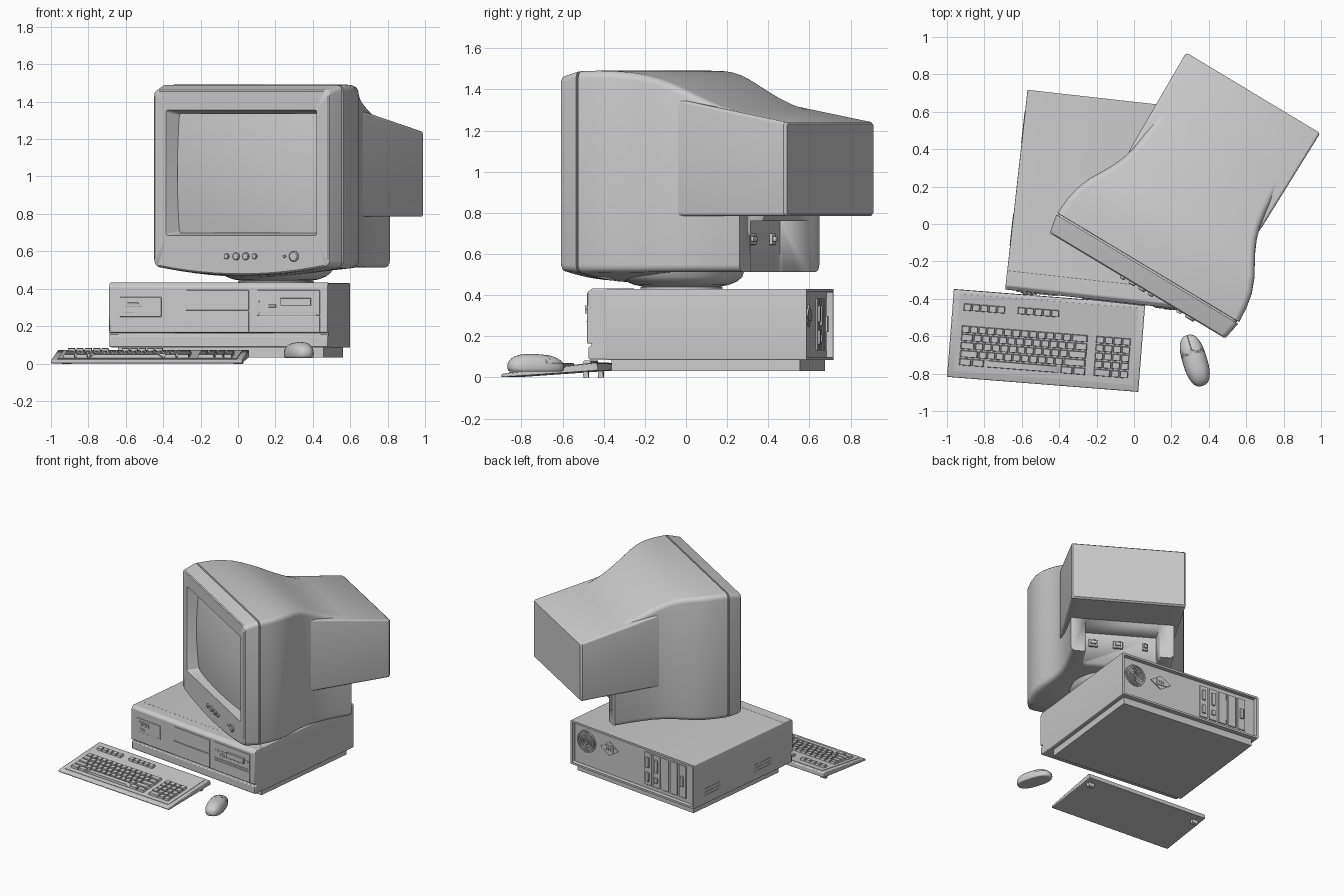
import bpy, bmesh, math
from mathutils import Matrix, Vector

if "Cube" in bpy.data.objects:
    bpy.data.objects.remove(bpy.data.objects["Cube"])

R = math.radians
# Each group: location and rotation of one piece of equipment
CASE = ((-0.045, 0.118, 0), (0, 0, R(-6.4)))
MON = ((0.018, -0.33, 0), (0, 0, R(-31)))
KEYB = ((-0.47, -0.622, 0.0175), (R(4), 0, R(-4.5)))
MOUSE = ((0.325, -0.73, 0.03), (0, 0, R(17)))
FRONT, BACK, UP = R(90), R(-90), 0


def finish(bm, name, group, bevel=0, angle=35):
    bmesh.ops.recalc_face_normals(bm, faces=bm.faces)
    me = bpy.data.meshes.new(name)
    bm.to_mesh(me)
    bm.free()
    ob = bpy.data.objects.new(name, me)
    bpy.context.collection.objects.link(ob)
    ob.location, ob.rotation_euler = group
    bpy.ops.object.select_all(action='DESELECT')
    ob.select_set(True)
    bpy.context.view_layer.objects.active = ob
    bpy.ops.object.shade_smooth_by_angle(angle=R(angle))
    if bevel:
        m = ob.modifiers.new("bevel", 'BEVEL')
        m.width, m.segments, m.limit_method = bevel, 2, 'ANGLE'
    return ob


def box(bm, x0, x1, y0, y1, z0, z1, taper=1.0):
    c = Vector(((x0 + x1) / 2, (y0 + y1) / 2, (z0 + z1) / 2))
    vs = bmesh.ops.create_cube(bm, size=1)['verts']
    for v in vs:
        t = taper if v.co.z > 0 else 1
        v.co = c + Vector((v.co.x * (x1 - x0) * t, v.co.y * (y1 - y0) * t, v.co.z * (z1 - z0)))


def boxes(name, group, dims, bevel=0):
    bm = bmesh.new()
    for d in dims:
        box(bm, *d)
    return finish(bm, name, group, bevel)


def loft(bm, rings):
    rows = [[bm.verts.new(p) for p in r] for r in rings]
    n = len(rows[0])
    for a, b in zip(rows, rows[1:]):
        for i in range(n):
            j = (i + 1) % n
            bm.faces.new((a[i], a[j], b[j], b[i]))
    bm.faces.new(rows[0])
    bm.faces.new(rows[-1])


def ring(y, w, zb, zt, r=0.006, dip=0.0):
    # rounded rectangle facing y, with an optional sagging lower edge
    pts = [(-w + r + 2 * (w - r) * i / 12, zb) for i in range(1, 12)]
    for cx, cz, a0 in ((w - r, zb + r, -90), (w - r, zt - r, 0), (-w + r, zt - r, 90), (-w + r, zb + r, 180)):
        pts += [(cx + r * math.cos(R(a0 + 22.5 * k)), cz + r * math.sin(R(a0 + 22.5 * k))) for k in range(5)]
    mid = (zb + zt) / 2
    return [(x, y, z - (dip * (1 - (x / w) ** 2) if z < mid else 0)) for x, z in pts]


def lathe(bm, profile, centre, tilt=UP, segs=24):
    m = Matrix.Translation(centre) @ Matrix.Rotation(tilt, 4, 'X')
    loft(bm, [[m @ Vector((r * math.cos(2 * math.pi * i / segs), r * math.sin(2 * math.pi * i / segs), h))
               for i in range(segs)] for r, h in profile])


def extrude_profile(name, group, pts, w, bevel):
    bm = bmesh.new()
    loft(bm, [[(x, y, z) for y, z in pts] for x in (-w, w)])
    return finish(bm, name, group, bevel)


# ---- Desktop case ----
bm = bmesh.new()
loft(bm, [ring(-0.44, 0.588, 0.085, 0.43), ring(0.537, 0.588, 0.085, 0.43),
          ring(0.537, 0.572, 0.1, 0.415), ring(0.505, 0.572, 0.1, 0.415)])
finish(bm, "case_cover", CASE)
boxes("case_base", CASE, [(-0.553, 0.553, -0.42, 0.5, 0.032, 0.1)])
extrude_profile("case_front_bezel", CASE, [(-0.435, 0.432), (-0.515, 0.432), (-0.537, 0.412), (-0.537, 0.165),
                (-0.515, 0.165), (-0.515, 0.15), (-0.53, 0.15), (-0.53, 0.088), (-0.435, 0.088)], 0.588, 0.006)
F = -0.537
boxes("bay_covers", CASE, [(-0.174, 0.164, F - 0.005, F + 0.01, 0.17, 0.279),
                           (-0.174, 0.164, F - 0.005, F + 0.01, 0.284, 0.392),
                           (0.208, 0.546, F - 0.005, F + 0.01, 0.17, 0.252),
                           (0.208, 0.546, F - 0.005, F + 0.01, 0.257, 0.392)], 0.002)
boxes("large_disk_drive", CASE, [(0.22, 0.535, F - 0.008, F, 0.325, 0.338), (0.335, 0.5, F - 0.02, F, 0.31, 0.35),
                                 (0.27, 0.31, F - 0.01, F, 0.3, 0.315), (0.22, 0.535, F - 0.008, F, 0.27, 0.274)], 0.002)
boxes("small_disk_drive", CASE, [(-0.53, -0.307, F - 0.005, F + 0.01, 0.25, 0.355),
                                 (-0.505, -0.415, F - 0.01, F, 0.305, 0.335), (-0.49, -0.43, F - 0.015, F, 0.315, 0.325),
                                 (-0.505, -0.455, F - 0.01, F, 0.27, 0.282)], 0.002)
boxes("side_vents", CASE, [(s * 0.5885 - 0.002, s * 0.5885 + 0.002, y, y + 0.17, z, z + 0.006)
                           for s in (-1,) for y in (-0.3, 0.25) for z in (0.15, 0.175, 0.2)])
# rear panel fittings
P = 0.505
bm = bmesh.new()
prof = [(0.085, 0), (0.085, 0.01)]
for r in (0.075, 0.055, 0.035, 0.018):
    prof += [(r, 0.01), (r, 0.001), (r - 0.009, 0.001), (r - 0.009, 0.01)]
lathe(bm, prof, (0.46, P, 0.29), BACK, 32)
finish(bm, "fan_grille", CASE)
bm = bmesh.new()
lathe(bm, [(0.085, 0), (0.085, 0.008)], (0, 0, 0), BACK, 4)
bmesh.ops.transform(bm, verts=bm.verts, matrix=Matrix.Translation((0.24, P, 0.3)) @ Matrix.Diagonal((1, 1, 0.65, 1)))
box(bm, 0.2, 0.28, P, P + 0.014, 0.275, 0.325)
for x in (0.222, 0.24, 0.258):
    box(bm, x - 0.003, x + 0.003, P, P + 0.02, 0.29, 0.31)
finish(bm, "power_socket", CASE)
slots = [-0.13 - 0.082 * i for i in range(5)]
boxes("expansion_slots", CASE, [(x - 0.033, x + 0.033, P, P + 0.009, 0.13, 0.385) for x in slots], 0.002)
boxes("slot_connectors", CASE, [(x - 0.014, x + 0.014, P, P + 0.02, z, z + h) for x, z, h in
      ((slots[0], 0.27, 0.08), (slots[0], 0.16, 0.07), (slots[1], 0.25, 0.1), (slots[1], 0.17, 0.04), (slots[4], 0.22, 0.08))], 0.003)

# ---- Monitor ----
bm = bmesh.new()
loft(bm, [ring(0.103, 0.567, 0.515, 1.488, 0.03, 0.05), ring(0.02, 0.551, 0.52, 1.467, 0.03, 0.05),
          ring(0.006, 0.547, 0.523, 1.463, 0.03, 0.05), ring(0, 0.539, 0.53, 1.455, 0.025, 0.05),
          ring(0, 0.47, 0.685, 1.355, 0.012), ring(0.085, 0.43, 0.7, 1.335, 0.012)])
finish(bm, "monitor_bezel", MON)

bm = bmesh.new()  # curved glass
bmesh.ops.create_grid(bm, x_segments=20, y_segments=16, size=1)
for v in bm.verts:
    x, z = v.co.x, v.co.y
    v.co = (x * 0.434, 0.03 + 0.028 * x * x + 0.022 * z * z, 1.0175 + z * 0.32)
for f in bm.faces:
    f.normal_update()
finish(bm, "screen_glass", MON)

bm = bmesh.new()  # front shell narrowing towards the back
shape = [(0.1, 0.555, 1.476, 0.05), (0.113, 0.555, 1.476, 0.05), (0.114, 0.567, 1.489, 0.05), (0.2, 0.561, 1.491, 0.04),
         (0.28, 0.546, 1.49, 0.03), (0.36, 0.514, 1.483, 0.02), (0.42, 0.48, 1.472, 0.01), (0.48, 0.447, 1.455, 0),
         (0.54, 0.42, 1.432, 0), (0.61, 0.399, 1.4, 0), (0.69, 0.387, 1.362, 0), (0.78, 0.38, 1.326, 0),
         (0.86, 0.378, 1.302, 0), (0.914, 0.377, 1.287, 0)]
loft(bm, [ring(y, w, 0.513, zt, 0.035, d) for y, w, zt, d in shape])
shell = finish(bm, "monitor_shell", MON, angle=40)
cutter = boxes("port_recess_cutter", MON, [(-0.27, 0.27, 0.755, 1.0, 0.4, 0.76)])
cutter.hide_render = True
cutter.display_type = 'WIRE'
cut = shell.modifiers.new("port_recess", 'BOOLEAN')
cut.operation, cut.object, cut.solver = 'DIFFERENCE', cutter, 'EXACT'

bm = bmesh.new()  # tube housing at the back
loft(bm, [ring(0.5, 0.4, 0.785, 1.352, 0.015), ring(0.62, 0.41, 0.785, 1.345, 0.015),
          ring(1.19, 0.418, 0.785, 1.242, 0.015), ring(1.203, 0.408, 0.795, 1.232, 0.012)])
finish(bm, "monitor_rear_housing", MON)

bm = bmesh.new()  # sockets in the recess
for x, w in ((0.19, 0.035), (0.01, 0.035), (-0.19, 0.02)):
    box(bm, x - w, x + w, 0.75, 0.772, 0.645, 0.7)
    box(bm, x - w * 0.6, x + w * 0.6, 0.75, 0.785, 0.66, 0.685)
finish(bm, "monitor_sockets", MON, 0.004)

bm = bmesh.new()  # front controls
for x, r in ((-0.09, 0.015), (-0.03, 0.02), (0.03, 0.02), (0.085, 0.015), (0.27, 0.008), (0.33, 0.028)):
    lathe(bm, [(r, -0.01), (r, 0.008), (r * 0.8, 0.012)], (x, 0, 0.573), FRONT, 16)
finish(bm, "monitor_buttons", MON)

bm = bmesh.new()
lathe(bm, [(0.2, 0.425), (0.2, 0.44), (0.19, 0.443), (0.23, 0.45), (0.27, 0.466), (0.295, 0.488), (0.31, 0.53)],
      (0, 0.36, 0), UP, 40)
finish(bm, "swivel_stand", MON)

# ---- Keyboard ----
extrude_profile("keyboard_body", KEYB, [(-0.236, 0), (0.236, 0), (0.236, 0.034), (0.225, 0.038), (-0.225, 0.018), (-0.236, 0.014)],
                0.513, 0.004)
deck = lambda y: 0.028 + 0.0445 * y
extrude_profile("keyboard_deck", KEYB, [(y, deck(y) + h) for y, h in ((-0.2, -0.01), (0.215, -0.01), (0.215, 0.003), (-0.2, 0.003))],
                0.48, 0)
boxes("keyboard_feet", KEYB, [(s * 0.46 - 0.025, s * 0.46 + 0.025, 0.16, 0.185, -0.03, 0.002) for s in (-1, 1)])
bm = bmesh.new()


def key_row(x, y, widths, pitch, depth=0.04):
    for w in widths:
        h = deck(y)
        box(bm, x + 0.002, x + w * pitch - 0.002, y - depth / 2 + 0.001, y + depth / 2 - 0.001, h, h + 0.02, 0.85)
        x += w * pitch


layout = [[1] * 13 + [2], [1.5] + [1] * 12 + [1.5], [1.75] + [1] * 11 + [2.25], [2.25] + [1] * 10 + [2.75], [1.5, 1.5, 9, 1.5, 1.5]]
for i, row in enumerate(layout):
    y = 0.028 - 0.044 * i
    key_row(-0.456, y, row, 0.0453)
    key_row(0.265, y, [1, 1, 1, 1] if i < 4 else [2, 1, 1], 0.047)
key_row(-0.455, 0.147, [1] * 5, 0.045)
key_row(-0.165, 0.15, [1] * 5, 0.045)
finish(bm, "keys", KEYB)

# ---- Mouse ----
bm = bmesh.new()
bmesh.ops.create_uvsphere(bm, u_segments=32, v_segments=20, radius=1)
soft = lambda c: math.copysign(abs(c) ** 0.8, c)
for v in bm.verts:
    x, y, z = v.co
    z = max(z, -0.35)
    v.co = (soft(x) * 0.066, soft(y) * 0.142, (z + 0.35) * 0.062 * (1 - 0.12 * y))
for s in (-1, 1):  # two raised buttons
    fs = [f for f in bm.faces if f.calc_center_median().y > 0.045 and f.calc_center_median().x * s > 0
          and f.calc_center_median().z > 0.035]
    bmesh.ops.inset_region(bm, faces=fs, thickness=0.0015, depth=0.002)
finish(bm, "mouse", MOUSE, angle=50)
